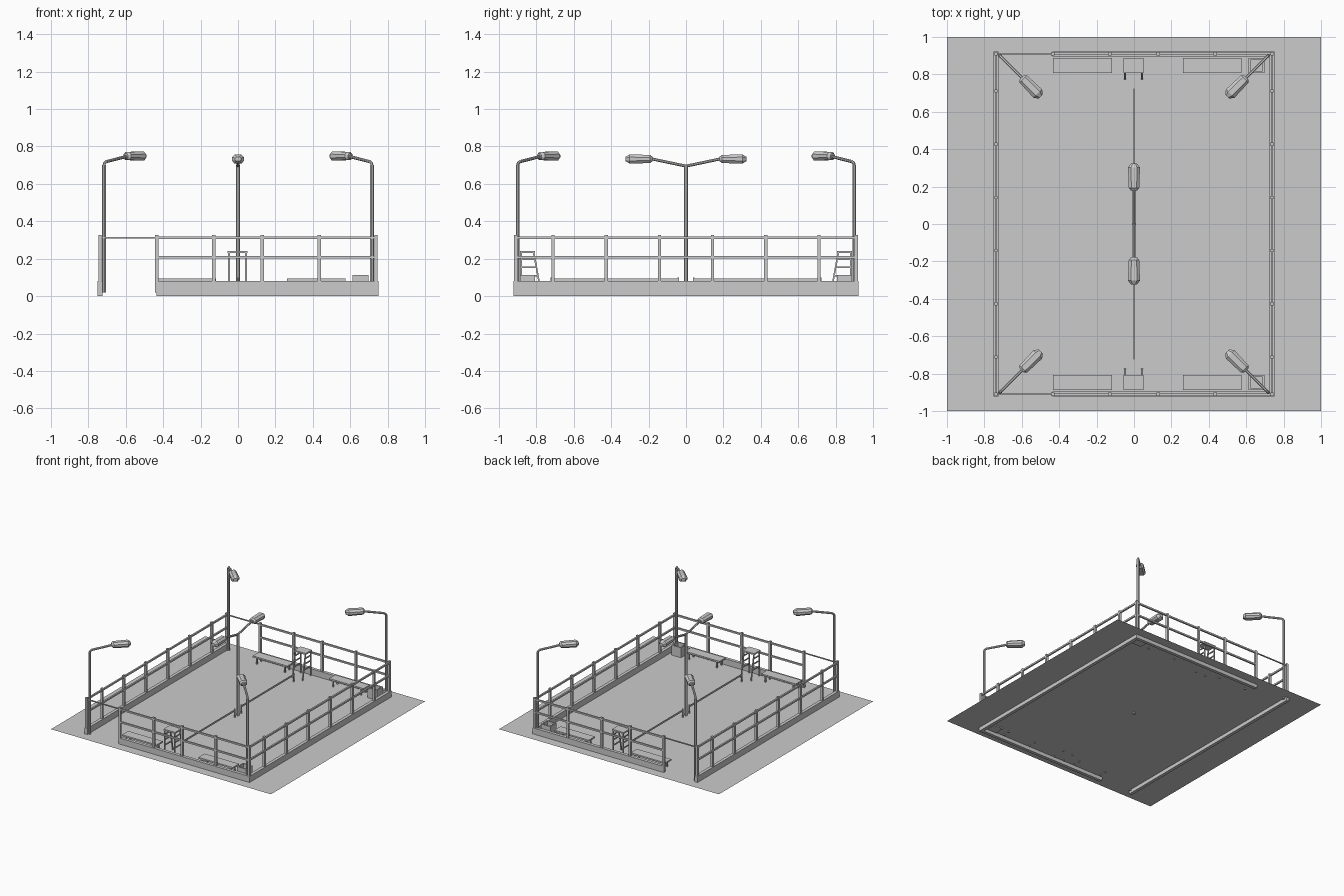
import bpy, bmesh, math
from mathutils import Vector, Matrix

if "Cube" in bpy.data.objects:
    bpy.data.objects.remove(bpy.data.objects["Cube"])

GROUND = 0.03


def finish(name, bm, normals=True):
    if normals:
        bmesh.ops.recalc_face_normals(bm, faces=bm.faces)
    me = bpy.data.meshes.new(name)
    bm.to_mesh(me)
    bm.free()
    ob = bpy.data.objects.new(name, me)
    bpy.context.collection.objects.link(ob)
    return ob


def box(bm, x0, x1, y0, y1, z0, z1):
    m = Matrix.Translation(((x0 + x1) / 2, (y0 + y1) / 2, (z0 + z1) / 2))
    m = m @ Matrix.Diagonal((abs(x1 - x0), abs(y1 - y0), abs(z1 - z0), 1))
    bmesh.ops.create_cube(bm, size=1, matrix=m)


def loft(bm, rings):
    loops = [[bm.verts.new(p) for p in r] for r in rings]
    n = len(loops[0])
    for a, b in zip(loops, loops[1:]):
        for i in range(n):
            bm.faces.new((a[i], a[(i + 1) % n], b[(i + 1) % n], b[i]))
    bm.faces.new(loops[0])
    bm.faces.new(loops[-1])


def tube(bm, pts, r, sides=8):
    pts = [Vector(p) for p in pts]
    # a path in one vertical plane keeps a constant sideways axis
    d = pts[-1] - pts[0]
    side = d.cross(Vector((0, 0, 1)))
    side = side.normalized() if side.length > 1e-5 else Vector((1, 0, 0))
    rings = []
    for i, p in enumerate(pts):
        t = (pts[min(i + 1, len(pts) - 1)] - pts[max(i - 1, 0)]).normalized()
        up = side.cross(t)
        rings.append([p + r * (math.cos(a) * side + math.sin(a) * up)
                      for a in (math.tau * (k + 0.5) / sides for k in range(sides))])
    loft(bm, rings)


def lamp_head(bm, start, direction):
    # octagonal housing with tapered ends
    d = Vector(direction).normalized()
    side = Vector((-d.y, d.x, 0))
    rings = []
    for t, w, h in ((0, .017, .013), (.012, .028, .022), (.122, .032, .024), (.143, .016, .012)):
        prof = ((1, .4), (.5, 1), (-.5, 1), (-1, .4), (-1, -.4), (-.6, -1), (.6, -1), (1, -.4))
        rings.append([Vector(start) + d * t + side * w * u + Vector((0, 0, h * v)) for u, v in prof])
    loft(bm, rings)


# ground sheet
bm = bmesh.new()
bmesh.ops.create_grid(bm, x_segments=1, y_segments=1, size=1,
                      matrix=Matrix.Translation((0, 0, GROUND)))
finish("ground_sheet", bm, False)

# low kerb walls, with the entrance gaps at the left of both ends
bm = bmesh.new()
for s in (-1, 1):
    box(bm, s * .724, s * .75, -.922, .922, 0, .08)
    box(bm, -.435, .724, s * .896, s * .922, 0, .08)
finish("kerb_walls", bm)

# fence posts
bm = bmesh.new()
H = .009
spots = []
for s in (-1, 1):
    spots += [(s * .738, y) for y in (-.91, -.711, -.427, -.142, .142, .427, .711, .91)]
    spots += [(x, s * .91) for x in (-.435, -.13, .13, .435)]
for x, y in spots:
    box(bm, x - H, x + H, y - H, y + H, .02, .327)
finish("fence_posts", bm)

# fence rails
bm = bmesh.new()
R = .0065
for s in (-1, 1):
    for z in (.312, .207):
        box(bm, s * .738 - R, s * .738 + R, -.91, .91, z - R, z + R)
        box(bm, -.435, .738, s * .91 - R, s * .91 + R, z - R, z + R)
    box(bm, -.738, -.435, s * .91 - .004, s * .91 + .004, .308, .316)
finish("fence_rails", bm)

# corner lamps
for sx in (-1, 1):
    for sy in (-1, 1):
        bm = bmesh.new()
        px, py = sx * .717, sy * .9
        d = Vector((-sx, -sy, 0)).normalized()
        base = Vector((px, py, 0))
        path = [base + d * t + Vector((0, 0, z)) for t, z in
                ((0, .02), (0, .695), (.004, .71), (.018, .719), (.18, .748))]
        # straight pole first, then the bent arm
        tube(bm, path[1:], .0085)
        tube(bm, [path[0], path[1] + Vector((0, 0, .006))], .011)
        lamp_head(bm, base + d * .165 + Vector((0, 0, .749)), d)
        finish("corner_lamp", bm)

# central double lamp
bm = bmesh.new()
tube(bm, [(0, 0, .02), (0, 0, .70)], .0115)
for s in (-1, 1):
    tube(bm, [(0, 0, .695), (0, s * .19, .735)], .0085)
    lamp_head(bm, (0, s * .18, .733), (0, s, 0))
finish("central_lamp", bm)

# low divider bars along the middle
bm = bmesh.new()
for s in (-1, 1):
    box(bm, -.003, .003, s * .04, s * .725, .08, .093)
    for y in (.042, .721):
        box(bm, -.004, .004, s * y - .004, s * y + .004, GROUND, .1)
finish("divider_bars", bm)

for s in (-1, 1):
    # benches
    for x0, x1 in ((-.432, -.118), (.262, .575)):
        bm = bmesh.new()
        box(bm, x0, x1, s * .808, s * .888, .082, .094)
        for x in (x0 + .03, x1 - .03):
            for y in (.82, .876):
                box(bm, x - .005, x + .005, s * y - .005, s * y + .005, .02, .084)
        finish("bench", bm)

    # high chair with splayed front legs and side steps
    bm = bmesh.new()
    box(bm, -.055, .05, s * .808, s * .888, .23, .242)
    for x in (-.048, .043):
        tube(bm, [(x, s * .882, .02), (x, s * .882, .235)], .006, 4)
        tube(bm, [(x, s * .775, .02), (x, s * .815, .235)], .006, 4)
        for z in (.11, .155, .198):
            y = .775 + .04 * (z - .02) / .215
            box(bm, x - .004, x + .004, s * y, s * .882, z - .004, z + .004)
    finish("high_chair", bm)

    # open bin
    bm = bmesh.new()
    x0, x1, y0, y1, t = .612, .697, s * .808, s * .888, .01
    box(bm, x0, x0 + t, y0, y1, .02, .112)
    box(bm, x1 - t, x1, y0, y1, .02, .112)
    box(bm, x0 + t, x1 - t, y0, y0 + s * t, .02, .112)
    box(bm, x0 + t, x1 - t, y1 - s * t, y1, .02, .112)
    box(bm, x0 + t, x1 - t, y0 + s * t, y1 - s * t, .02, .04)
    finish("bin", bm)
